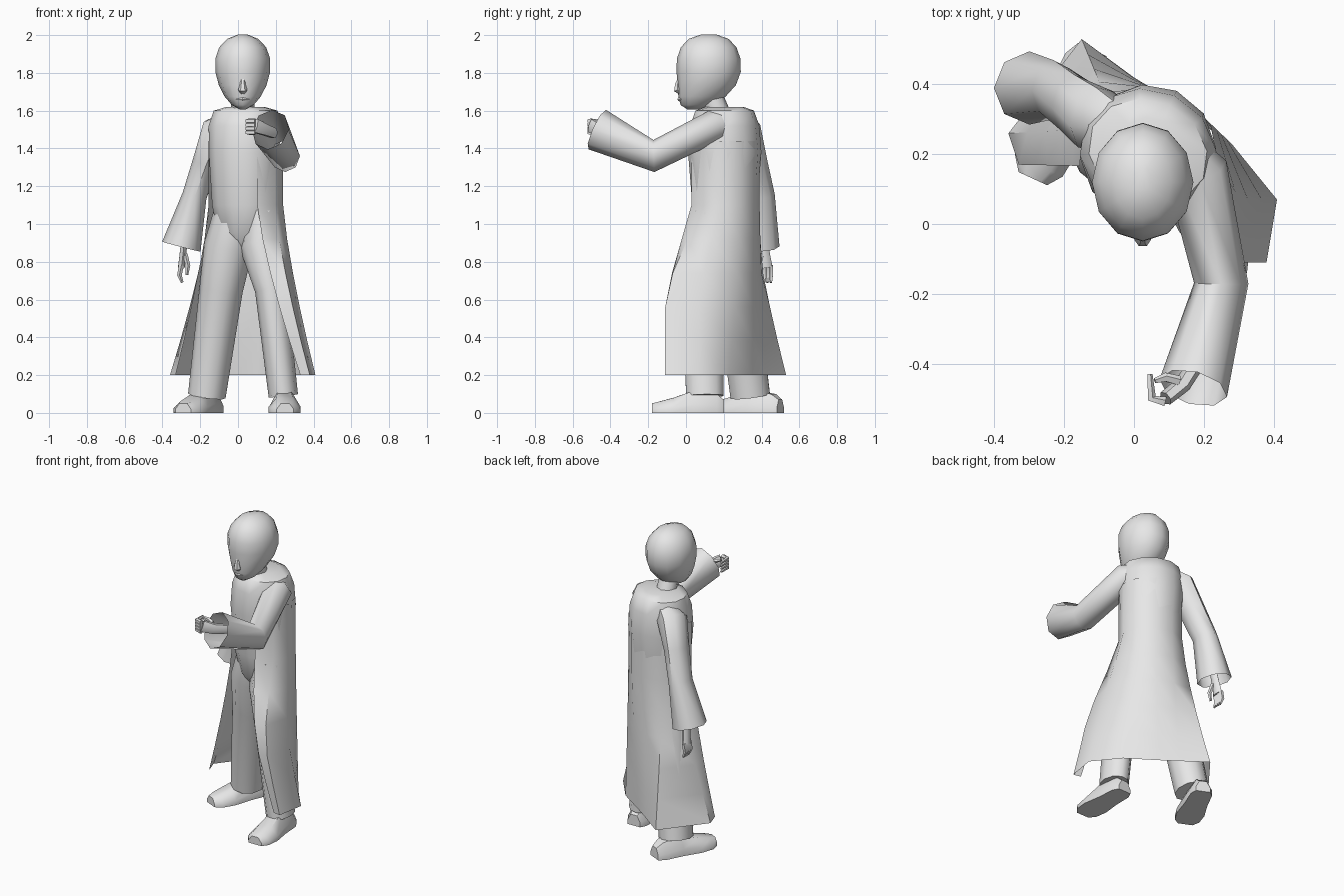
import bpy
import bmesh
from math import cos, sin, pi, radians
from mathutils import Vector

if "Cube" in bpy.data.objects:
    bpy.data.objects.remove(bpy.data.objects["Cube"], do_unlink=True)

plain_colour = (.8, .8, .8, 1)
grey = bpy.data.materials.new("plain grey")
grey.use_nodes = True
grey.diffuse_color = plain_colour
grey.node_tree.nodes["Principled BSDF"].inputs["Base Color"].default_value = plain_colour

X, Y, Z = Vector((1, 0, 0)), Vector((0, 1, 0)), Vector((0, 0, 1))
parts = []


def loft(name, rings, closed=True, cap_start=True, cap_end=True):
    """Bridge rows of points into one surface, optionally capping the ends."""
    bm = bmesh.new()
    rows = [[bm.verts.new(point) for point in ring] for ring in rings]
    count = len(rows[0])
    for low, high in zip(rows, rows[1:]):
        for i in range(count if closed else count - 1):
            j = (i + 1) % count
            bm.faces.new((low[i], low[j], high[j], high[i]))
    if closed and cap_start:
        bm.faces.new(rows[0])
    if closed and cap_end:
        bm.faces.new(rows[-1])
    bmesh.ops.recalc_face_normals(bm, faces=bm.faces)
    mesh = bpy.data.meshes.new(name)
    bm.to_mesh(mesh)
    bm.free()
    mesh.materials.append(grey)
    obj = bpy.data.objects.new(name, mesh)
    bpy.context.collection.objects.link(obj)
    parts.append(obj)


def oval(centre, u, v, sides):
    """Points of an ellipse spanned by the half axes u and v."""
    angles = [2 * pi * i / sides for i in range(sides)]
    return [centre + u * cos(angle) + v * sin(angle) for angle in angles]


def tube(name, stations, sides=8, hint=Z, cap_end=True):
    """Loft ovals (point, half width, half height) square to a path."""
    points = [Vector(point) for point, wide, tall in stations]
    rings = []
    for i, (point, wide, tall) in enumerate(stations):
        before, after = points[max(i - 1, 0)], points[min(i + 1, len(points) - 1)]
        along = (after - before).normalized()
        u = along.cross(hint).normalized()
        rings.append(oval(points[i], u * wide, u.cross(along) * tall, sides))
    loft(name, rings, cap_end=cap_end)


def finger(name, base, knuckle, tip, hint=Z):
    tube(name, [(base, .015, .014), (knuckle, .014, .013), (tip, .008, .007)], 5, hint)


# Head: an egg that narrows and moves forward toward the chin
head_x = .025
rings = []
levels = 9
for i in range(levels):
    angle = .15 + (pi - .3) * i / (levels - 1)
    drop = cos(angle)
    width = sin(angle) * (1 - drop / 5) * .145
    depth = sin(angle) ** .8 * (1 - drop / 8) * .17
    centre = Vector((head_x, .12 - max(drop, 0) ** 2 / 12, 1.805 - drop / 5))
    rings.append(oval(centre, X * width, Y * depth, 12))
loft("head", rings)
tube("nose", [((head_x, -.03, 1.78), .01, .01), ((head_x, -.045, 1.74), .015, .015),
              ((head_x, -.045, 1.71), .024, .022), ((head_x, -.025, 1.69), .015, .01)],
     6, hint=Y)
tube("lips", [((head_x - .035, -.02, 1.66), .004, .004), ((head_x, -.035, 1.66), .011, .011),
              ((head_x + .035, -.02, 1.66), .004, .004)], 6)
tube("neck", [((head_x, .18, 1.56), .065, .065), ((head_x, .13, 1.69), .06, .06)], hint=Y)

# Body, turned toward its right: height, half width, half depth
turn = radians(-25)
across = Vector((cos(turn), sin(turn), 0))
forward = Z.cross(across)
body = Vector((.04, .205, 0))
torso = [(.86, .05, .08), (.95, .15, .14), (1.1, .18, .17), (1.38, .195, .195),
         (1.52, .2, .18), (1.6, .175, .15), (1.62, .1, .1)]
loft("torso", [oval(body + Z * z, across * wide, forward * deep, 12)
               for z, wide, deep in torso])

# Open coat: an arc round the waist flares to a pointed hem,
# and its left front billows out early
arc = [radians(33 * i - 72) for i in range(9)]
waist = [body + X * cos(angle) / 5 + Y * sin(angle) * .185 for angle in arc]
hem = [(.33, -.1), (.38, -.11), (.41, .07), (.28, .23), (.1, .35),
       (0, .42), (-.15, .53), (-.36, .26), (-.33, .17)]
coat = [[point + Z * 1.44 for point in waist]]
drop_steps = 5
for step in range(drop_steps + 1):
    drop = step / drop_steps
    flare = drop ** 1.3
    row = []
    for i, (start, (end_x, end_y)) in enumerate(zip(waist, hem)):
        billow = min(1, 2 * drop) if i < 3 else flare
        row.append((start.x + (end_x - start.x) * flare,
                    start.y + (end_y - start.y) * billow,
                    1.1 - .9 * drop))
    coat.append(row)
loft("coat", coat, closed=False)

# Sleeves, open at the cuffs
tube("left_sleeve", [
    ((.1, .23, 1.53), .07, .07), ((.18, .15, 1.52), .09, .085),
    ((.25, -.17, 1.36), .078, .085), ((.17, -.47, 1.5), .1, .115)], cap_end=False)
tube("right_sleeve", [
    ((0, .25, 1.54), .08, .05), ((-.11, .3, 1.49), .1, .09),
    ((-.17, .34, 1.33), .09, .07), ((-.23, .385, 1.15), .085, .065),
    ((-.3, .39, .88), .105, .105)],
    hint=X, cap_end=False)

# Hands: a palm, four fingers and a thumb each
tube("right_palm", [((-.28, .4, .94), .025, .02), ((-.3, .42, .77), .038, .02)], 6, hint=X)
tube("left_palm", [((.19, -.38, 1.48), .025, .03), ((.14, -.46, 1.5), .024, .035),
                   ((.09, -.5, 1.52), .022, .042)], 6)
for i in range(4):
    y = .395 + i * .018
    finger(f"right_finger_{i + 1}", (-.3, y, .78), (-.31, y, .73), (-.295, y, .69), X)
    z = 1.485 + i * .02
    finger(f"left_finger_{i + 1}", (.09, -.51, z), (.05, -.5, z), (.045, -.43, z))
finger("right_thumb", (-.28, .4, .84), (-.265, .385, .78), (-.27, .39, .73), X)
finger("left_thumb", (.13, -.45, 1.53), (.09, -.44, 1.54), (.06, -.45, 1.55))

# Trouser legs
tube("left_leg", [((.13, .18, 1.05), .1, .14), ((.125, .15, .88), .115, .14),
                  ((.175, .09, .65), .085, .11), ((.24, .1, .09), .078, .105)], 10, hint=Y)
tube("right_leg", [((-.01, .23, 1.05), .12, .14), ((-.05, .23, .88), .13, .14),
                   ((-.09, .27, .65), .115, .115), ((-.165, .34, .09), .1, .11)], 10, hint=Y)


def shoe(name, heel, toe):
    """Loft a flat-soled section from heel to toe."""
    start, end = Vector(heel), Vector(toe)
    side = (end - start).cross(Z).normalized()
    last = [(0, .045, .07), (.1, .065, .1), (.4, .07, .12),
            (.7, .085, .08), (.9, .075, .06), (1, .045, .05)]
    section = [(-1, 0), (1, 0), (1, .4), (.5, 1), (-.5, 1), (-1, .4)]
    loft(name, [[start.lerp(end, share) + side * wide * s + Z * tall * t for s, t in section]
                for share, wide, tall in last])


shoe("left_shoe", (.24, .2, 0), (.25, -.18, 0))
shoe("right_shoe", (-.12, .5, 0), (-.29, .13, 0))

# Smooth shading with crisp edges
bpy.ops.object.select_all(action='DESELECT')
for obj in parts:
    obj.select_set(True)
bpy.context.view_layer.objects.active = parts[0]
bpy.ops.object.shade_smooth_by_angle(angle=radians(50))
